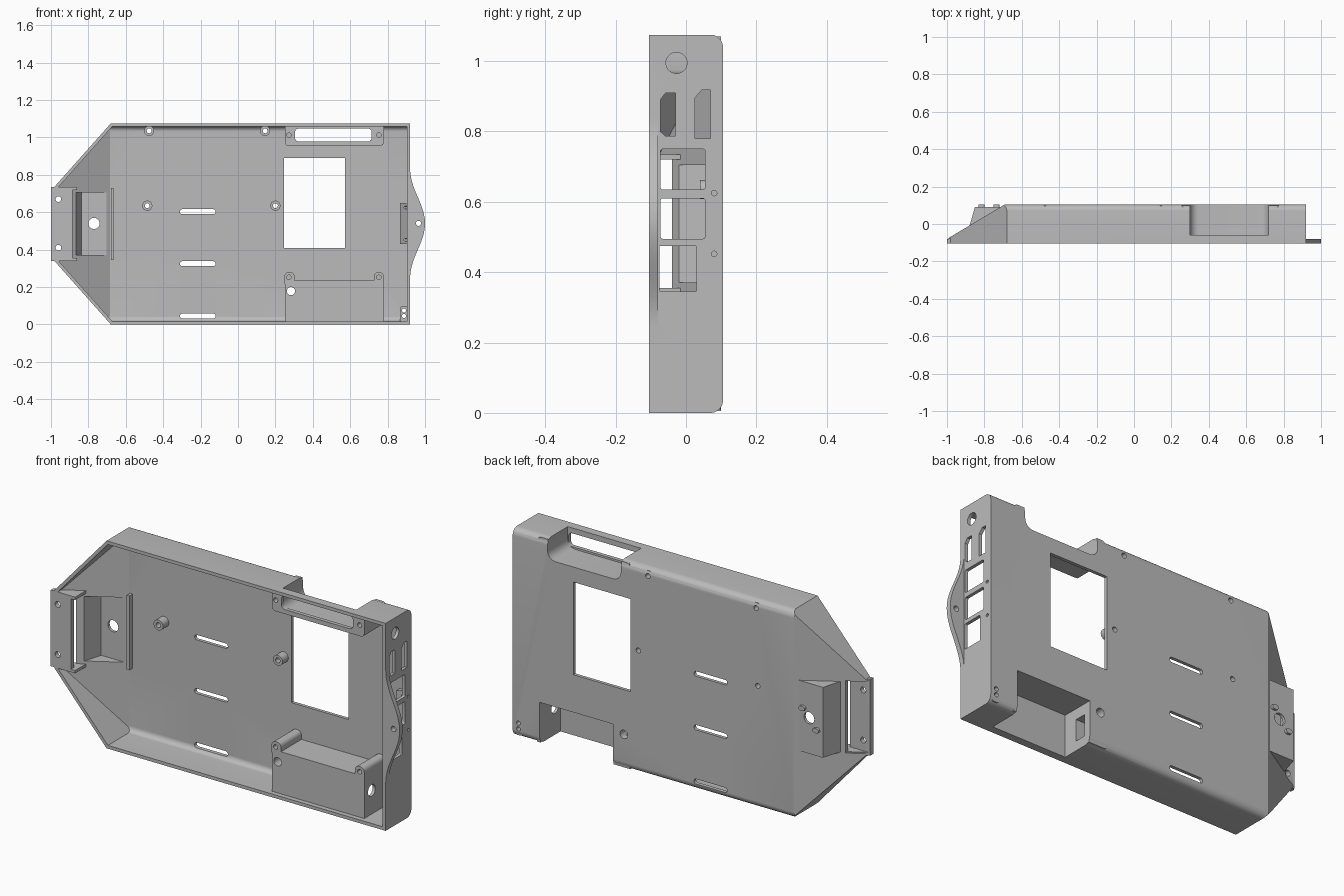
import bpy, bmesh, math
from mathutils import Vector

if "Cube" in bpy.data.objects:
    bpy.data.objects.remove(bpy.data.objects["Cube"])

grey = bpy.data.materials.new("plain_grey")
grey.use_nodes = True
grey.diffuse_color = (0.5, 0.5, 0.5, 1)
grey.node_tree.nodes["Principled BSDF"].inputs["Base Color"].default_value = (0.5, 0.5, 0.5, 1)

FRONT, BACK, TOP, WALL = -0.105, 0.105, 1.075, 0.017


def finish(bm, name):
    bmesh.ops.recalc_face_normals(bm, faces=bm.faces)
    mesh = bpy.data.meshes.new(name)
    bm.to_mesh(mesh)
    bm.free()
    mesh.materials.append(grey)
    ob = bpy.data.objects.new(name, mesh)
    bpy.context.collection.objects.link(ob)
    return ob


def prism_bm(axis, pts, lo, hi):
    """Extrude a 2D outline along an axis; outline is in the other two axes."""
    place = {"x": lambda a, b, t: (t, a, b),
             "y": lambda a, b, t: (a, t, b),
             "z": lambda a, b, t: (a, b, t)}[axis]
    bm = bmesh.new()
    rings = [[bm.verts.new(place(a, b, t)) for a, b in pts] for t in (lo, hi)]
    for ring in rings:
        bm.faces.new(ring)
    for i in range(len(pts)):
        j = (i + 1) % len(pts)
        bm.faces.new((rings[0][i], rings[0][j], rings[1][j], rings[1][i]))
    return bm


def prism(axis, pts, lo, hi, name="part"):
    return finish(prism_bm(axis, pts, lo, hi), name)


def rounded(a0, a1, b0, b1, r):
    """Rectangle outline with rounded corners."""
    out = []
    for k, (ca, cb) in enumerate([(a1 - r, b1 - r), (a0 + r, b1 - r), (a0 + r, b0 + r), (a1 - r, b0 + r)]):
        for s in range(7):
            t = math.pi / 2 * (k + s / 6)
            out.append((ca + r * math.cos(t), cb + r * math.sin(t)))
    return out


def rect(a0, a1, b0, b1):
    return [(a0, b0), (a1, b0), (a1, b1), (a0, b1)]


def circle(a, b, r, n=24):
    return [(a + r * math.cos(2 * math.pi * i / n), b + r * math.sin(2 * math.pi * i / n)) for i in range(n)]


def combine(tool, operation):
    """Apply one boolean to the tray and discard the tool."""
    mod = tray.modifiers.new("bool", "BOOLEAN")
    mod.operation, mod.solver, mod.object = operation, "EXACT", tool
    bpy.context.view_layer.update()
    new = bpy.data.meshes.new_from_object(tray.evaluated_get(bpy.context.evaluated_depsgraph_get()))
    tray.modifiers.clear()
    tray.data = new
    bpy.data.objects.remove(tool)


def add(axis, pts, lo, hi):
    combine(prism(axis, pts, lo, hi), "UNION")


def cut(axis, pts, lo, hi):
    combine(prism(axis, pts, lo, hi), "DIFFERENCE")


def hull(t, front, name):
    """Rounded bar trimmed by the two diagonal corners and the sloped end."""
    r = 0.035 - t / 2
    outline = [(front, t), (front, TOP - t)]
    for zc, start in ((TOP - t - r, math.pi / 2), (t + r, 0)):
        for s in range(9):
            a = start - math.pi / 2 * s / 8
            outline.append((BACK - t - r + r * math.cos(a), zc + r * math.sin(a)))
    bm = prism_bm("x", outline, -1 + t, 0.92 - t)
    for point, normal in (((-0.68, 0, 0), (-0.36, 0, -0.32)),
                          ((-0.68, 0, TOP), (-0.36, 0, 0.32)),
                          ((-1, -0.08, 0), (-0.185, 0.31, 0))):
        n = Vector(normal).normalized()
        res = bmesh.ops.bisect_plane(bm, geom=bm.verts[:] + bm.edges[:] + bm.faces[:], dist=1e-5,
                                     plane_co=Vector(point) - n * t, plane_no=n, clear_outer=True)
        edges = [e for e in res["geom_cut"] if isinstance(e, bmesh.types.BMEdge) and e.is_boundary]
        bmesh.ops.edgeloop_fill(bm, edges=edges)
    return finish(bm, name)


# Tray shell with the raised end bracket
tray = hull(0, FRONT, "tray")
add("z", [(-0.9, -0.1), (-0.9, -0.08), (-0.85, 0.092), (-0.66, 0.092), (-0.66, -0.1)], 0.355, 0.72)
combine(hull(WALL, -0.3, "hollow"), "DIFFERENCE")
cut("y", rect(-1.1, -0.9, 0.35, 0.725), -0.08, 0.2)
cut("z", [(-0.885, -0.2), (-0.885, -0.08), (-0.838, 0.077), (-0.66, 0.077), (-0.66, -0.2)], 0.37, 0.705)

# Bracket flange, side cheeks, back lip and nubs
add("y", rect(-1, -0.885, 0.345, 0.73), FRONT, -0.08)
for z in (0.34, 0.72):
    add("z", [(-1, FRONT), (-0.86, FRONT), (-0.86, -0.005), (-1, -0.085)], z, z + 0.015)
add("y", rect(-0.68, -0.665, 0.345, 0.73), 0.06, 0.1)
for x, z in ((-0.735, 0.585), (-0.815, 0.49)):
    add("y", rounded(x - 0.017, x + 0.017, z - 0.012, z + 0.012, 0.011), 0.08, BACK)
cut("y", circle(-0.77, 0.54, 0.03), 0.03, 0.2)
for z in (0.41, 0.67):
    cut("y", circle(-0.96, z, 0.015), -0.2, 0.1)

# Top pocket housing and lower compartment housing
add("y", rounded(0.25, 0.78, 0.955, 1.07, 0.02), -0.08, 0.1)
add("y", rect(0.25, 0.78, 0.005, 0.235), -0.08, 0.1)
for x in (0.275, 0.753):
    add("y", rounded(x - 0.027, x + 0.027, 0.2, 0.28, 0.024), -0.08, 0.1)
cut("y", rounded(0.30, 0.72, 0.968, 1.3, 0.045), -0.06, 0.2)
cut("y", rounded(0.305, 0.715, 0.978, 1.047, 0.02), -0.2, 0)
cut("y", rect(0.345, 0.765, -0.2, 0.215), -0.065, 0.2)
cut("x", rect(0.01, 0.07, 0.05, 0.16), 0.29, 0.4)
cut("x", circle(-0.02, 0.14, 0.03), 0.75, 0.8)
cut("y", circle(0.283, 0.178, 0.022), -0.2, 0.2)
for x in (0.272, 0.753):
    for z in (0.252, 1.012):
        cut("y", circle(x, z, 0.012, 16), -0.2, -0.02)

# Standoffs with through holes
for x, z in ((-0.475, 1.035), (0.145, 1.035), (-0.485, 0.635), (0.2, 0.635)):
    add("y", circle(x, z, 0.027), 0.04, 0.1)
    cut("y", circle(x, z, 0.013, 16), -0.1, 0.2)

# Corner tie post and inner wedge
add("y", rounded(0.866, 0.912, 0.01, 0.098, 0.015), 0.06, 0.1)
for z in (0.045, 0.075):
    cut("y", circle(0.887, z, 0.011, 16), -0.05, 0.2)
add("z", [(0.865, 0.1), (0.865, 0.06), (0.91, 0.085), (0.91, 0.1)], 0.43, 0.65)

# Display window and strap slots in the back panel
cut("y", rect(0.245, 0.572, 0.41, 0.89), 0.0, 0.2)
for z in (0.045, 0.325, 0.603):
    cut("y", rounded(-0.31, -0.12, z - 0.013, z + 0.013, 0.012), 0.0, 0.2)

# Mounting ear with a bell outline
bell = [(0.905, 0.24), (0.905, 0.85)]
for i in range(25):
    u = 1 - i / 12
    bell.append((0.92 + 0.08 * (0.5 + 0.5 * math.cos(math.pi * u)) ** 1.1, 0.54 + 0.3 * u))
add("y", bell, FRONT, -0.08)
cut("y", circle(0.965, 0.54, 0.014, 16), -0.2, 0)

# Connector openings in the end wall
ports = [circle(-0.027, 0.995, 0.03),
         [(-0.073, 0.8), (-0.058, 0.787), (-0.03, 0.787), (-0.03, 0.91), (-0.058, 0.91), (-0.073, 0.89)],
         [(0.025, 0.78), (0.07, 0.78), (0.07, 0.918), (0.045, 0.918), (0.025, 0.895)],
         rounded(-0.072, 0.054, 0.635, 0.75, 0.006),
         rounded(-0.072, 0.054, 0.495, 0.61, 0.006),
         rounded(-0.076, 0.03, 0.345, 0.475, 0.004),
         circle(0.08, 0.625, 0.008, 12), circle(0.08, 0.452, 0.008, 12)]
for port in ports:
    cut("x", port, 0.88, 0.935)

# Shading
tray.data.materials.clear()
tray.data.materials.append(grey)
for poly in tray.data.polygons:
    poly.material_index = 0
bpy.ops.object.select_all(action="DESELECT")
tray.select_set(True)
bpy.context.view_layer.objects.active = tray
bpy.ops.object.shade_smooth_by_angle(angle=math.radians(30))
